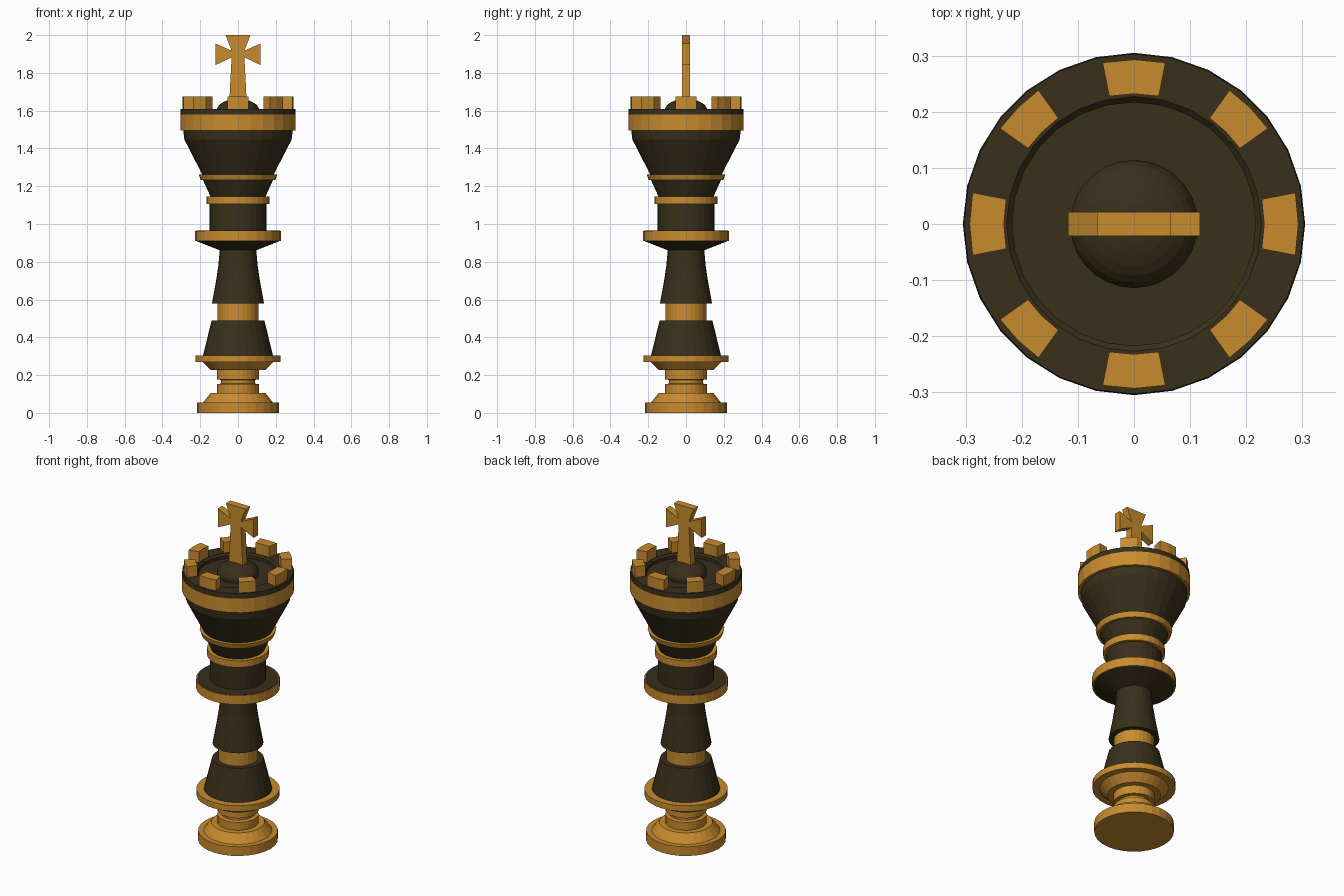
import bpy, bmesh
from math import cos, sin, radians, pi

if "Cube" in bpy.data.objects:
    bpy.data.objects.remove(bpy.data.objects["Cube"])

SIDES = 28


def material(name, color):
    m = bpy.data.materials.new(name)
    m.diffuse_color = color
    m.use_nodes = True
    m.node_tree.nodes["Principled BSDF"].inputs["Base Color"].default_value = m.diffuse_color
    return m


GOLD = material("gold", (0.58, 0.26, 0.028, 1))
DARK = material("dark", (0.040, 0.029, 0.011, 1))


def finish(name, bm, mat):
    bmesh.ops.recalc_face_normals(bm, faces=bm.faces[:])
    me = bpy.data.meshes.new(name)
    bm.to_mesh(me)
    bm.free()
    me.materials.append(mat)
    ob = bpy.data.objects.new(name, me)
    bpy.context.collection.objects.link(ob)
    return ob


def lathe(name, mat, profile):
    """Turn (radius, z) points around z and cap both ends."""
    bm = bmesh.new()
    rings = [[bm.verts.new((r * cos(2 * pi * i / SIDES), r * sin(2 * pi * i / SIDES), z))
              for i in range(SIDES)] for r, z in profile]
    for a, b in zip(rings, rings[1:]):
        for i in range(SIDES):
            j = (i + 1) % SIDES
            bm.faces.new((a[i], a[j], b[j], b[i]))
    bm.faces.new(rings[0][::-1])
    bm.faces.new(rings[-1])
    return finish(name, bm, mat)


def extrude(name, mat, outline, offset):
    """Solid from a flat outline of 3D points pushed along offset."""
    bm = bmesh.new()
    face = bm.faces.new([bm.verts.new(p) for p in outline])
    new = bmesh.ops.extrude_face_region(bm, geom=[face], use_keep_orig=True)["geom"]
    bmesh.ops.translate(bm, vec=offset, verts=[g for g in new if isinstance(g, bmesh.types.BMVert)])
    return finish(name, bm, mat)


# Foot and lower turned stand
lathe("foot", GOLD, [(.216, 0), (.216, .055), (.185, .055), (.145, .105), (.112, .105),
                     (.112, .152), (.09, .155), (.09, .175), (.112, .177), (.112, .227),
                     (.145, .227), (.187, .27), (.226, .27), (.226, .305), (.185, .305)])

# Stem
lathe("lower_stem", DARK, [(.185, .304), (.14, .488)])
lathe("stem_ring", GOLD, [(.109, .486), (.109, .579)])
lathe("upper_stem", DARK, [(.138, .578), (.116, .70), (.104, .78), (.096, .868)])

# Wide collar
lathe("collar_underside", DARK, [(.10, .862), (.226, .912)])
lathe("collar_band", GOLD, [(.227, .91), (.227, .964)])
lathe("collar_top", DARK, [(.222, .93), (.222, .966)])

# Neck with two rings
lathe("neck", DARK, [(.151, .96), (.151, 1.106)])
lathe("neck_ring", GOLD, [(.168, 1.105), (.168, 1.145)])
lathe("neck_flare", DARK, [(.145, 1.144), (.185, 1.232)])
lathe("head_ring", GOLD, [(.198, 1.232), (.208, 1.262)])

# Flared head, rim band and hollow top
lathe("head", DARK, [(.188, 1.26), (.284, 1.447), (.290, 1.497)])
lathe("rim_band", GOLD, [(.305, 1.496), (.305, 1.55)])
lathe("rim_band_upper", GOLD, [(.305, 1.55), (.305, 1.58)]).name = "rim_band_edge"
lathe("rim", DARK, [(.305, 1.58), (.303, 1.61), (.227, 1.61), (.217, 1.60), (.217, 1.582)])

# Flattened dome on a small seat
lathe("dome", DARK, [(.11, 1.575)] + [(.114 * cos(radians(a)), 1.597 + .066 * sin(radians(a)))
                                      for a in range(0, 90, 12)])

# Eight battlement blocks
for k in range(8):
    half = 11 if k % 2 == 0 else 9.5
    arc = [radians(45 * k + d) for d in (-half, 0, half)]
    pts = [(.293 * cos(a), .293 * sin(a), 1.605) for a in arc]
    pts += [(.232 * cos(a), .232 * sin(a), 1.605) for a in reversed(arc)]
    extrude(f"battlement_{k + 1}", GOLD, pts, (0, 0, .07))

# Flared cross, mirrored half outline
half = [(.047, 1.63), (.034, 1.882), (.118, 1.842), (.118, 1.955), (.034, 1.918), (.066, 2.0)]
outline = half + [(-x, z) for x, z in reversed(half)]
extrude("cross", GOLD, [(x, -.021, z) for x, z in outline], (0, .042, 0))
